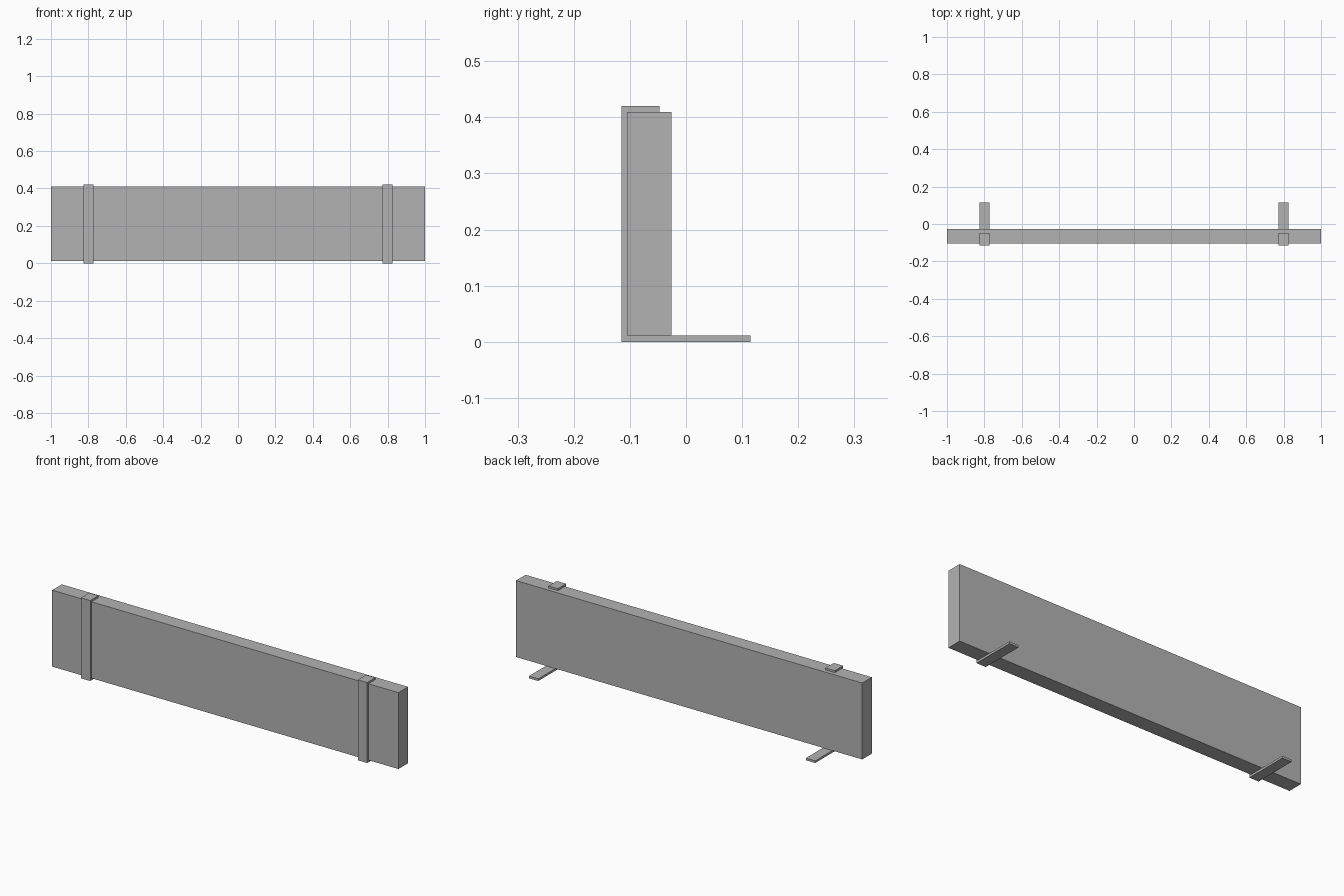
import bpy
import bmesh

if "Cube" in bpy.data.objects:
    bpy.data.objects.remove(bpy.data.objects["Cube"])

grey = bpy.data.materials.new("plain grey")
grey.diffuse_color = (0.45, 0.45, 0.45, 1)
grey.use_nodes = True
grey.node_tree.nodes["Principled BSDF"].inputs["Base Color"].default_value = grey.diffuse_color


def extrude_profile(name, profile, x0, x1):
    """Extrude a closed (y, z) outline along x."""
    bm = bmesh.new()
    face = bm.faces.new([bm.verts.new((x0, y, z)) for y, z in profile])
    ext = bmesh.ops.extrude_face_region(bm, geom=[face])
    verts = [v for v in ext["geom"] if isinstance(v, bmesh.types.BMVert)]
    bmesh.ops.translate(bm, verts=verts, vec=(x1 - x0, 0, 0))
    bmesh.ops.recalc_face_normals(bm, faces=bm.faces)
    mesh = bpy.data.meshes.new(name)
    bm.to_mesh(mesh)
    bm.free()
    mesh.materials.append(grey)
    obj = bpy.data.objects.new(name, mesh)
    bpy.context.collection.objects.link(obj)
    return obj


# Long upright board
back, front, bottom, top = -0.026, -0.105, 0.011, 0.41
extrude_profile("board", [(front, bottom), (back, bottom), (back, top), (front, top)], -1, 1)

# Clip brackets: long foot below, strap in front, short lip on top
clip = [(-0.115, 0), (0.115, 0), (0.115, bottom), (front, bottom),
        (front, top), (-0.047, top), (-0.047, 0.42), (-0.115, 0.42)]
for side, x in (("left", -0.8), ("right", 0.8)):
    extrude_profile(side + "_bracket", clip, x - 0.027, x + 0.027)
